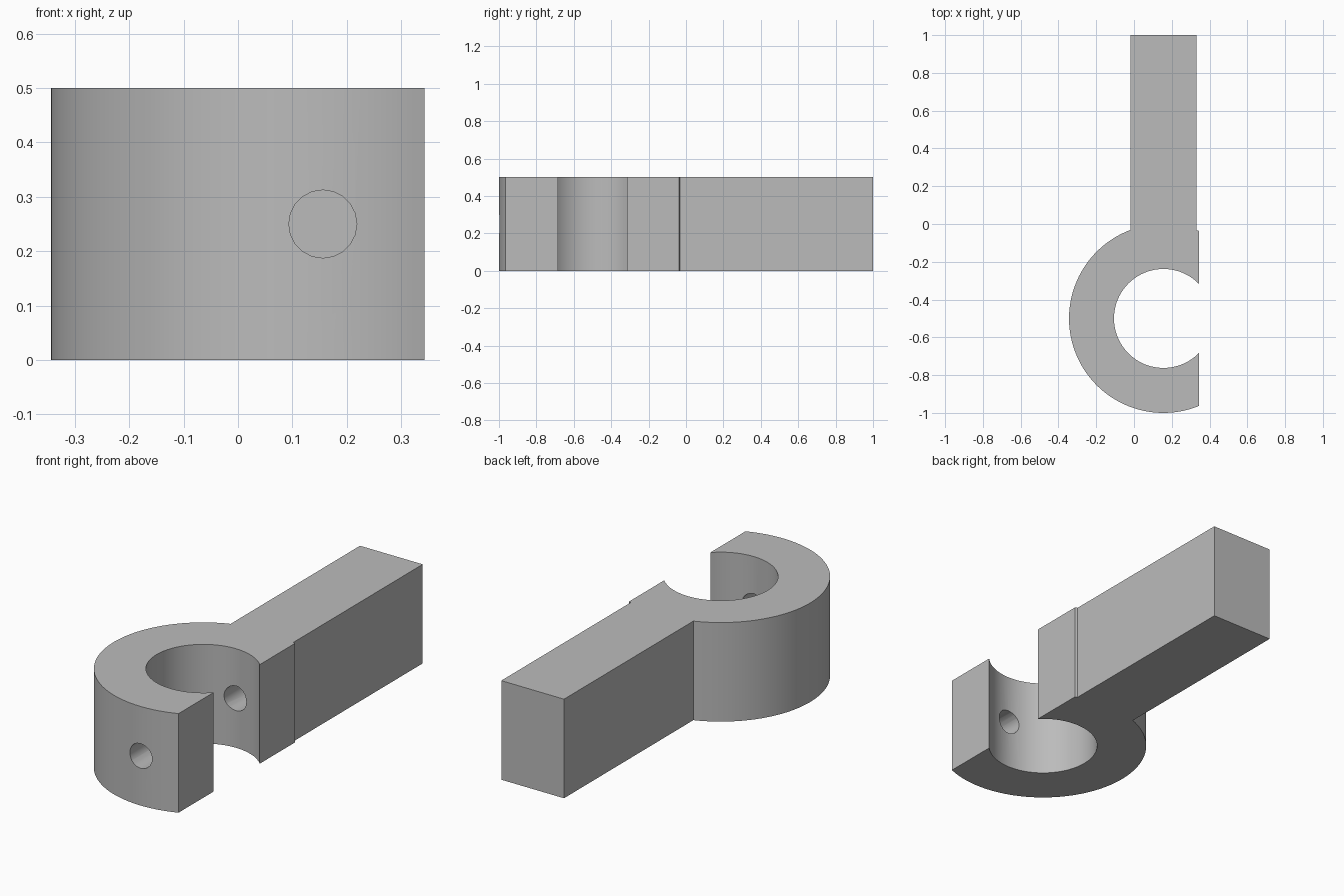
import bpy, bmesh
from math import acos, cos, sin, pi

cube = bpy.data.objects.get("Cube")
if cube:
    bpy.data.objects.remove(cube, do_unlink=True)

HEIGHT = 0.5
CX, CY = 0.156, -0.5             # ring centre
OUTER, INNER = 0.5, 0.262
CUT = 0.187                      # open side of the ring, from its centre
HALF_BAR = 0.175
HOLE_R = 0.0625

grey = bpy.data.materials.new("grey")
grey.use_nodes = True
colour = (0.5, 0.5, 0.5, 1)
grey.diffuse_color = colour
grey.node_tree.nodes["Principled BSDF"].inputs["Base Color"].default_value = colour


def arc(radius, start, end, steps):
    angles = [start + (end - start) * i / steps for i in range(steps + 1)]
    return [(CX + radius * cos(a), CY + radius * sin(a)) for a in angles]


# Outline: short outer arc, bar, long outer arc, then back along the bore
cut_out, cut_in = acos(CUT / OUTER), acos(CUT / INNER)
bar = acos(HALF_BAR / OUTER)
outline = arc(OUTER, cut_out, bar, 1)
outline += [(CX + HALF_BAR, 1), (CX - HALF_BAR, 1)]
outline += arc(OUTER, pi - bar, 2 * pi - cut_out, 72)
outline += arc(INNER, 2 * pi - cut_in, cut_in, 72)

bm = bmesh.new()
base = bm.faces.new([bm.verts.new((x, y, 0)) for x, y in outline])
top = bmesh.ops.extrude_face_region(bm, geom=[base])["geom"]
bmesh.ops.translate(bm, vec=(0, 0, HEIGHT),
                    verts=[v for v in top if isinstance(v, bmesh.types.BMVert)])
bmesh.ops.recalc_face_normals(bm, faces=bm.faces)
mesh = bpy.data.meshes.new("open_ring_with_bar")
bm.to_mesh(mesh)
bm.free()
mesh.materials.append(grey)
body = bpy.data.objects.new("open_ring_with_bar", mesh)
bpy.context.collection.objects.link(body)

# Screw hole through the front wall, ending blind behind the bore
hole_start, hole_end = -1.1, -0.03
bpy.ops.mesh.primitive_cylinder_add(
    vertices=20, radius=HOLE_R, depth=hole_end - hole_start,
    location=(CX, (hole_start + hole_end) / 2, HEIGHT / 2), rotation=(pi / 2, 0, 0))
cutter = bpy.context.object
cutter.name = "screw_hole_cutter"
cutter.data.materials.append(grey)

drill = body.modifiers.new("screw_hole", "BOOLEAN")
drill.operation = "DIFFERENCE"
drill.solver = "EXACT"
drill.object = cutter
bpy.ops.object.select_all(action="DESELECT")
body.select_set(True)
bpy.context.view_layer.objects.active = body
bpy.ops.object.modifier_apply(modifier=drill.name)
bpy.data.objects.remove(cutter, do_unlink=True)

bpy.ops.object.shade_smooth_by_angle(angle=pi / 6)
